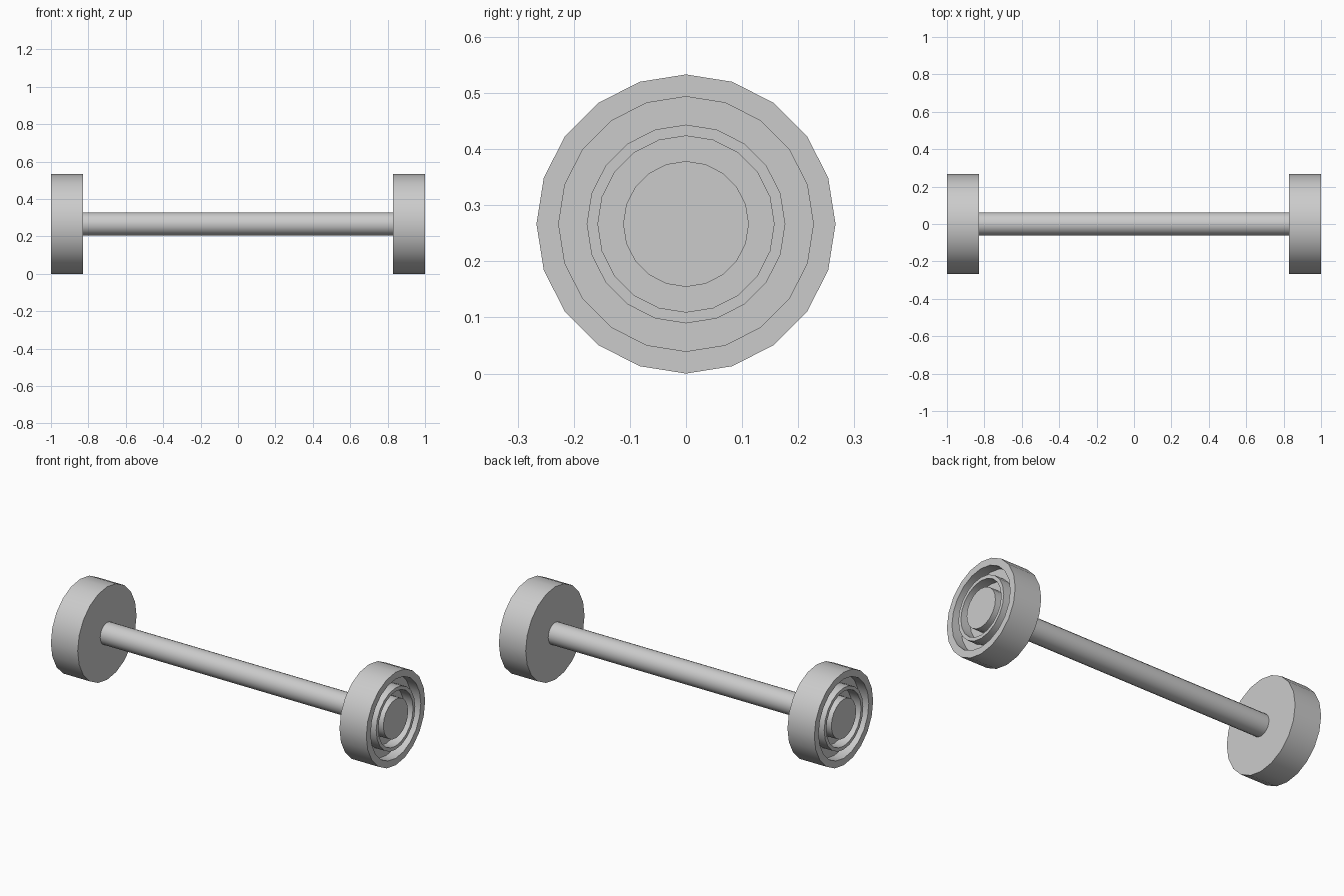
import bpy, bmesh, math

if "Cube" in bpy.data.objects:
    bpy.data.objects.remove(bpy.data.objects["Cube"])

SIDES = 20
CZ = 0.2665   # axle height
INNER, OUTER, FLOOR = 0.83, 1.0, 0.94


def lathe(name, profile):
    """Revolve (x, radius) points about the axle; ends are capped."""
    bm = bmesh.new()
    rings = []
    for x, r in profile:
        rings.append([bm.verts.new((x, r * math.sin(2 * math.pi * i / SIDES),
                                    CZ + r * math.cos(2 * math.pi * i / SIDES)))
                      for i in range(SIDES)])
    for a, b in zip(rings, rings[1:]):
        for i in range(SIDES):
            j = (i + 1) % SIDES
            bm.faces.new((a[i], a[j], b[j], b[i]))
    bm.faces.new(rings[0])
    bm.faces.new(rings[-1])
    bmesh.ops.recalc_face_normals(bm, faces=bm.faces)
    mesh = bpy.data.meshes.new(name)
    bm.to_mesh(mesh)
    bm.free()
    obj = bpy.data.objects.new(name, mesh)
    bpy.context.collection.objects.link(obj)
    bpy.ops.object.select_all(action='DESELECT')
    obj.select_set(True)
    bpy.context.view_layer.objects.active = obj
    bpy.ops.object.shade_smooth_by_angle(angle=math.radians(30))
    return obj


# Wheels: outer rim, middle ring and hub flush, with two grooves between
wheel_profile = [(INNER, 0.2665), (OUTER, 0.2665),
                 (OUTER, 0.227), (FLOOR, 0.227),
                 (FLOOR, 0.177), (OUTER, 0.177),
                 (OUTER, 0.157), (FLOOR, 0.157),
                 (FLOOR, 0.112), (OUTER, 0.112)]
for side, s in (("right", 1), ("left", -1)):
    lathe(side + "_wheel", [(s * x, r) for x, r in wheel_profile])

# Axle bar between the wheels
lathe("axle", [(-INNER, 0.0625), (INNER, 0.0625)])
